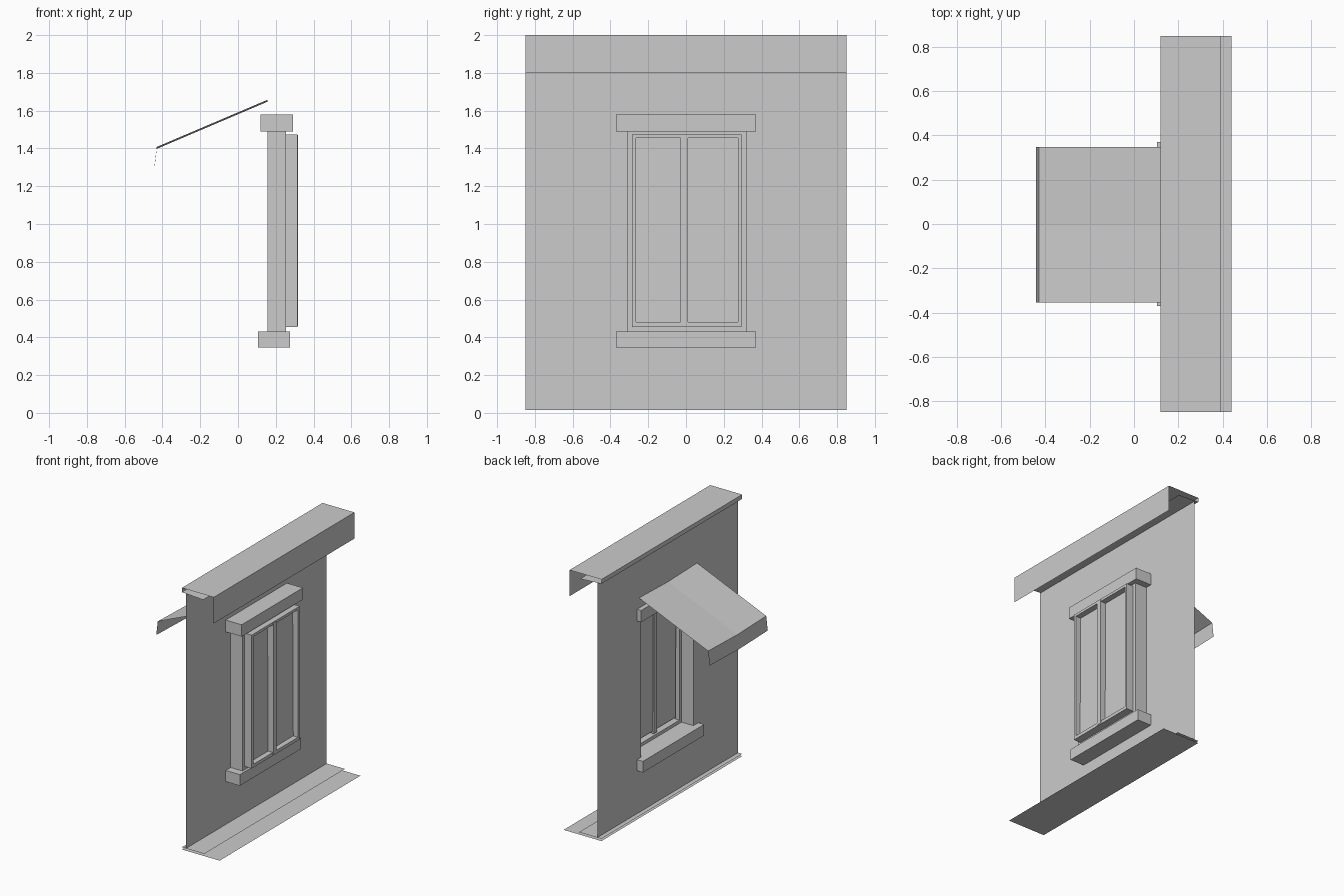
import bpy

if "Cube" in bpy.data.objects:
    bpy.data.objects.remove(bpy.data.objects["Cube"])


def mesh(name, verts, faces):
    me = bpy.data.meshes.new(name)
    me.from_pydata(verts, [], faces)
    me.update()
    ob = bpy.data.objects.new(name, me)
    bpy.context.collection.objects.link(ob)
    return ob


def box(name, x0, x1, y0, y1, z0, z1):
    v = [(x, y, z) for x in (x0, x1) for y in (y0, y1) for z in (z0, z1)]
    f = [(0, 1, 3, 2), (4, 6, 7, 5), (0, 4, 5, 1), (2, 3, 7, 6), (0, 2, 6, 4), (1, 5, 7, 3)]
    return mesh(name, v, f)


def strip(name, profile, ys):
    """Sweep an open x/z profile along y as a thin sheet."""
    n, v, f = len(profile), [], []
    for y in ys:
        v += [(x, y, z) for x, z in profile]
    for j in range(len(ys) - 1):
        for i in range(n - 1):
            a = j * n + i
            f.append((a, a + 1, a + n + 1, a + n))
    return mesh(name, v, f)


def rings(name, loops):
    """Bridge rectangles given as (x, y0, y1, z0, z1)."""
    v, f = [], []
    for x, y0, y1, z0, z1 in loops:
        v += [(x, y0, z0), (x, y1, z0), (x, y1, z1), (x, y0, z1)]
    for k in range(len(loops) - 1):
        for i in range(4):
            j = (i + 1) % 4
            f.append((4 * k + i, 4 * k + j, 4 * k + 4 + j, 4 * k + 4 + i))
    return mesh(name, v, f)


W = 0.85      # half length of the wall
WX = 0.155    # wall plane

# wall sheet with window opening, continuing into the reveal
rings("wall", [(WX, -W, W, 0.015, 1.96), (WX, -0.31, 0.32, 0.41, 1.53)])
rings("window_reveal", [(WX, -0.31, 0.32, 0.41, 1.53),
                        (0.255, -0.31, 0.32, 0.41, 1.53),
                        (0.255, -0.285, 0.295, 0.455, 1.475)])

# ledge above with hanging fascia, floor below
strip("top_ledge", [(0.30, 1.957), (0.12, 1.967), (0.12, 2.0), (0.39, 2.0), (0.39, 1.80)], (-W, W))
strip("floor_strip", [(0.12, 0.017), (0.31, 0.017)], (-W, W))
strip("floor", [(0.12, 0.0), (0.44, 0.0)], (-W, W))

# lintel and sill
box("lintel", 0.12, 0.29, -0.37, 0.37, 1.49, 1.58)
box("sill", 0.105, 0.275, -0.37, 0.37, 0.345, 0.43)

# window frame, centre mullion and panes
rings("window_frame", [(0.255, -0.285, 0.295, 0.455, 1.475),
                       (0.315, -0.285, 0.295, 0.455, 1.475),
                       (0.315, -0.265, 0.275, 0.48, 1.455),
                       (0.27, -0.265, 0.275, 0.48, 1.455)])
box("mullion", 0.265, 0.318, -0.028, 0.01, 0.46, 1.47)
for side, y0, y1 in (("left", -0.265, -0.028), ("right", 0.01, 0.275)):
    mesh(side + "_pane", [(0.275, y0, 0.48), (0.275, y1, 0.48), (0.27, y1, 1.455), (0.27, y0, 1.455)],
         [(0, 1, 2, 3)])

# awning sheet with valance, sagging slightly at the middle
awning = strip("awning", [(WX, 1.657), (-0.43, 1.408), (-0.443, 1.30)], (-0.355, -0.005, 0.347))
for v in awning.data.vertices:
    if abs(v.co.y) < 0.1:
        v.co.z -= 0.01
